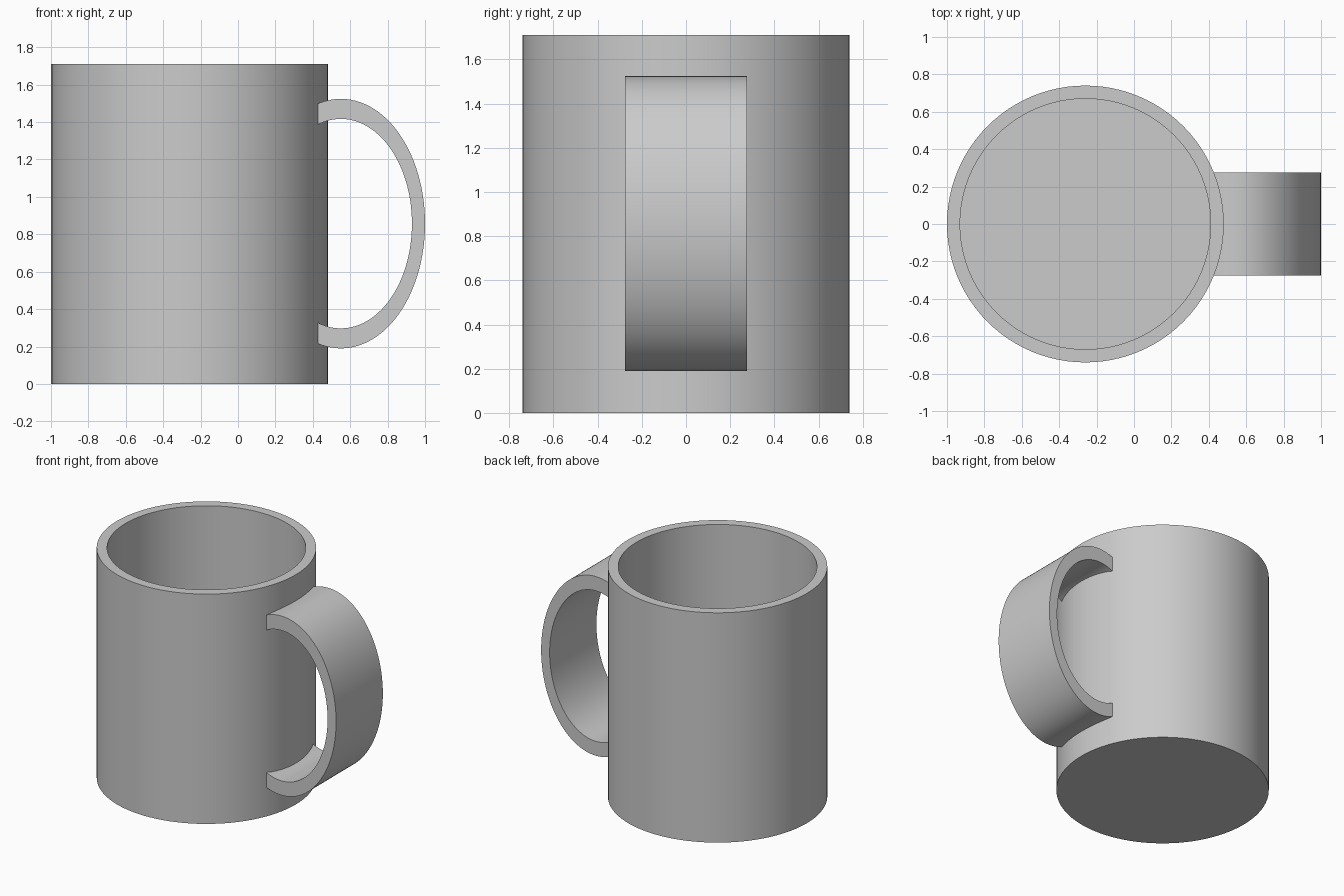
import bpy, bmesh
from math import cos, sin, pi, acos, radians

if "Cube" in bpy.data.objects:
    bpy.data.objects.remove(bpy.data.objects["Cube"])

# Single grey material
grey = bpy.data.materials.new("plain_grey")
grey.use_nodes = True
colour = (0.6, 0.6, 0.6, 1)
grey.diffuse_color = colour
grey.node_tree.nodes["Principled BSDF"].inputs["Base Color"].default_value = colour


def finish(name, bm):
    bmesh.ops.recalc_face_normals(bm, faces=bm.faces)
    mesh = bpy.data.meshes.new(name)
    bm.to_mesh(mesh)
    bm.free()
    mesh.materials.append(grey)
    obj = bpy.data.objects.new(name, mesh)
    bpy.context.collection.objects.link(obj)
    bpy.ops.object.select_all(action='DESELECT')
    obj.select_set(True)
    bpy.context.view_layer.objects.active = obj
    bpy.ops.object.shade_smooth_by_angle(angle=radians(30))
    return obj


# Cup body: outer wall, rim, inner wall and floor from stacked rings
CUP_X, OUTER, INNER, HEIGHT, FLOOR, SIDES = -0.26, 0.74, 0.67, 1.71, 0.07, 96
bm = bmesh.new()
rings = []
for radius, z in ((OUTER, 0), (OUTER, HEIGHT), (INNER, HEIGHT), (INNER, FLOOR)):
    rings.append([bm.verts.new((CUP_X + radius * cos(2 * pi * i / SIDES),
                                radius * sin(2 * pi * i / SIDES), z))
                  for i in range(SIDES)])
for low, high in zip(rings, rings[1:]):
    for i in range(SIDES):
        j = (i + 1) % SIDES
        bm.faces.new((low[i], low[j], high[j], high[i]))
bm.faces.new(rings[0])
bm.faces.new(rings[-1])
finish("cup_body", bm)

# Handle: flat elliptical band whose ends are buried in the cup wall
CX, CZ, HALF_WIDTH, END_X, STEPS = 0.55, 0.857, 0.275, 0.42, 64


def arc(a, b):
    limit = acos((END_X - CX) / a)
    angles = [limit * (2 * i / STEPS - 1) for i in range(STEPS + 1)]
    return [(CX + a * cos(t), CZ + b * sin(t)) for t in angles]


bm = bmesh.new()
sections = []
for (xo, zo), (xi, zi) in zip(arc(0.45, 0.667), arc(0.38, 0.56)):
    corners = ((xo, -HALF_WIDTH, zo), (xo, HALF_WIDTH, zo),
               (xi, HALF_WIDTH, zi), (xi, -HALF_WIDTH, zi))
    sections.append([bm.verts.new(c) for c in corners])
for a, b in zip(sections, sections[1:]):
    for i in range(4):
        j = (i + 1) % 4
        bm.faces.new((a[i], a[j], b[j], b[i]))
bm.faces.new(sections[0])
bm.faces.new(sections[-1])
finish("handle", bm)
